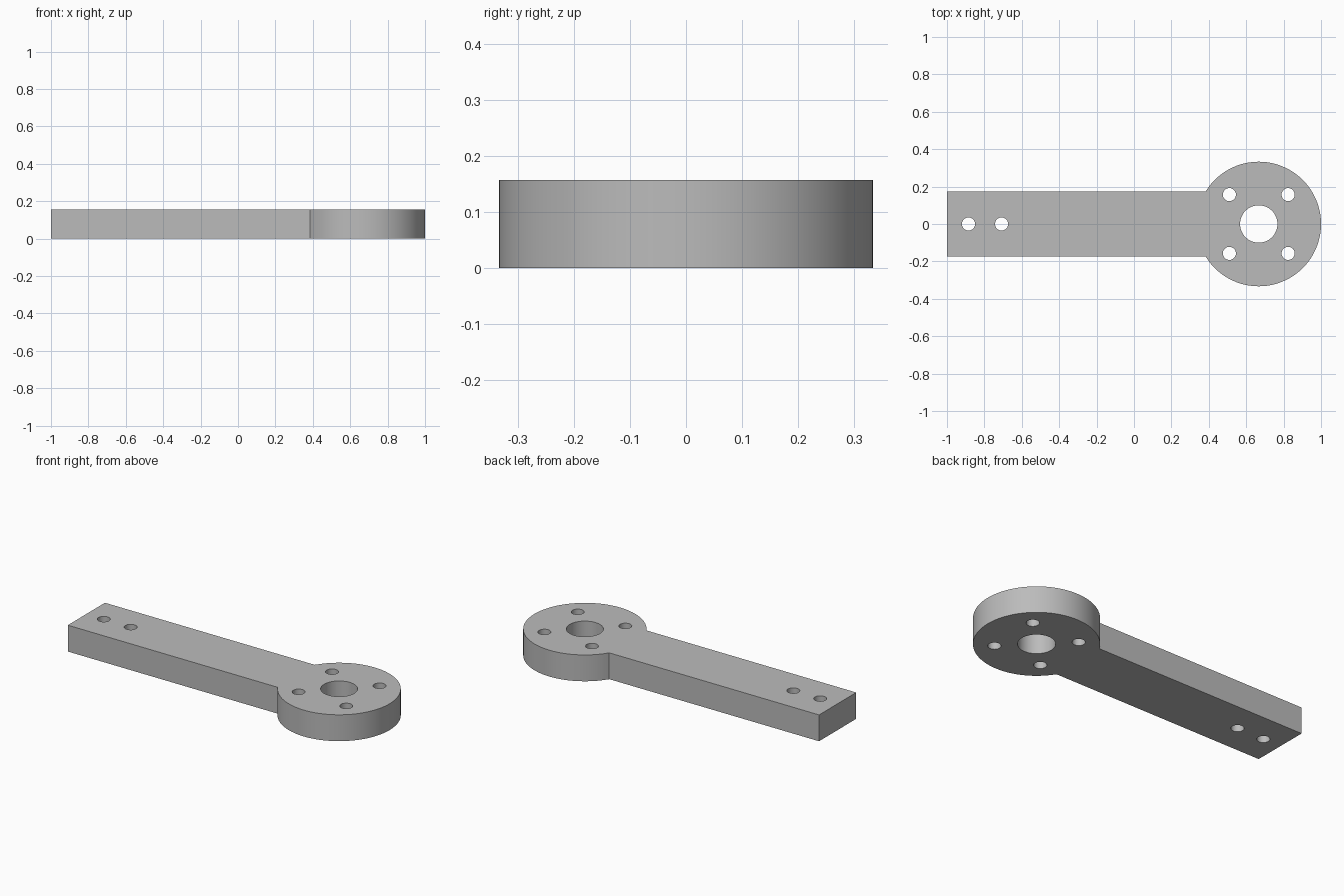
import bpy, bmesh
from math import asin, cos, pi, radians, sin

cube = bpy.data.objects.get("Cube")
if cube:
    bpy.data.objects.remove(cube, do_unlink=True)

THICK = 0.157
HUB_X, HUB_R = 0.667, 0.333
ARM_HALF = 0.175
BOLT = 0.157

grey = bpy.data.materials.new("plain grey")
grey.use_nodes = True
colour = (0.5, 0.5, 0.5, 1)
grey.diffuse_color = colour
grey.node_tree.nodes["Principled BSDF"].inputs["Base Color"].default_value = colour


def prism(bm, points, z0, z1):
    """Extrude a closed outline from z0 up to z1."""
    face = bm.faces.new([bm.verts.new((x, y, z0)) for x, y in points])
    top = bmesh.ops.extrude_face_region(bm, geom=[face])["geom"]
    for v in top:
        if isinstance(v, bmesh.types.BMVert):
            v.co.z = z1


def arc(cx, cy, r, start, end, steps):
    return [(cx + r * cos(start + (end - start) * i / steps),
             cy + r * sin(start + (end - start) * i / steps)) for i in range(steps + 1)]


def make_object(name, bm):
    bmesh.ops.recalc_face_normals(bm, faces=bm.faces)
    mesh = bpy.data.meshes.new(name)
    bm.to_mesh(mesh)
    bm.free()
    mesh.materials.append(grey)
    obj = bpy.data.objects.new(name, mesh)
    bpy.context.collection.objects.link(obj)
    return obj


# Straight arm running into a round hub, as one outline
meet = pi - asin(ARM_HALF / HUB_R)
outline = [(-1, ARM_HALF), (-1, -ARM_HALF)] + arc(HUB_X, 0, HUB_R, -meet, meet, 96)
bm = bmesh.new()
prism(bm, outline, 0, THICK)
lever = make_object("lever_arm", bm)

# Bore, four bolt holes and two arm holes
holes = [(HUB_X, 0, 0.1), (-0.885, 0, 0.035), (-0.708, 0, 0.035)]
holes += [(HUB_X + sx * BOLT, sy * BOLT, 0.035) for sx in (-1, 1) for sy in (-1, 1)]
bm = bmesh.new()
for x, y, r in holes:
    prism(bm, arc(x, y, r, 0, 2 * pi, 48)[:-1], -0.1, THICK + 0.1)
cutter = make_object("hole_cutter", bm)
cutter.hide_render = True

# Cut the holes, then drop the cutter
cut = lever.modifiers.new("holes", "BOOLEAN")
cut.operation, cut.solver, cut.object = "DIFFERENCE", "EXACT", cutter
bpy.ops.object.select_all(action="DESELECT")
lever.select_set(True)
bpy.context.view_layer.objects.active = lever
bpy.ops.object.modifier_apply(modifier=cut.name)
bpy.data.objects.remove(cutter, do_unlink=True)

# Smooth round walls, crisp rims
bpy.ops.object.shade_smooth_by_angle(angle=radians(30))
